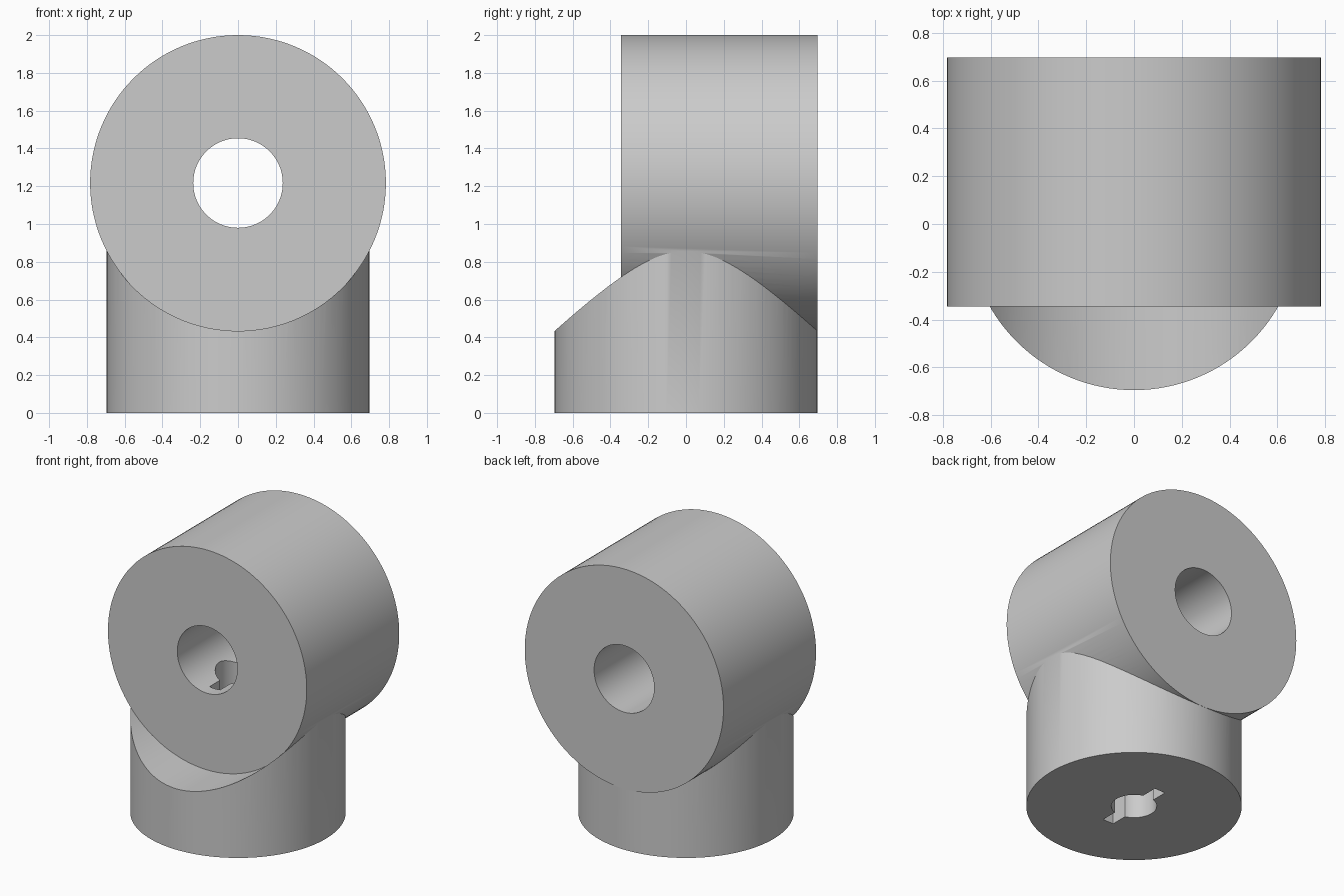
import bpy
import math

cube = bpy.data.objects.get("Cube")
if cube:
    bpy.data.objects.remove(cube, do_unlink=True)

# Main dimensions
BARREL_R, BARREL_Z = 0.783, 1.217
FRONT, BACK = -0.345, 0.696
BASE_R = 0.695
BORE_R = 0.237

grey = bpy.data.materials.new("plain grey")
grey.use_nodes = True
grey.diffuse_color = (0.6, 0.6, 0.6, 1)
grey.node_tree.nodes["Principled BSDF"].inputs["Base Color"].default_value = (0.6, 0.6, 0.6, 1)


def upright(name, radius, low, high):
    """Cylinder standing along z."""
    bpy.ops.mesh.primitive_cylinder_add(vertices=128, radius=radius, depth=high - low,
                                        location=(0, 0, (low + high) / 2))
    bpy.context.object.name = name
    return bpy.context.object


def lying(name, radius, front, back):
    """Cylinder lying along y at the barrel height."""
    bpy.ops.mesh.primitive_cylinder_add(vertices=128, radius=radius, depth=back - front,
                                        location=(0, (front + back) / 2, BARREL_Z),
                                        rotation=(math.pi / 2, 0, 0))
    bpy.context.object.name = name
    return bpy.context.object


def combine(target, tool, operation):
    """Apply a boolean and discard the tool."""
    tool.hide_render = True
    mod = target.modifiers.new(operation.lower(), "BOOLEAN")
    mod.operation, mod.solver, mod.object = operation, "EXACT", tool
    bpy.ops.object.select_all(action="DESELECT")
    bpy.context.view_layer.objects.active = target
    target.select_set(True)
    bpy.ops.object.modifier_apply(modifier=mod.name)
    bpy.data.objects.remove(tool, do_unlink=True)


# Round base with a curved saddle left open at the front
body = upright("cross_cylinder_joint", BASE_R, 0, 0.95)
combine(body, lying("saddle_cutter", BARREL_R, -1, FRONT), "DIFFERENCE")

# Horizontal barrel with a through bore
combine(body, lying("barrel", BARREL_R, FRONT, BACK), "UNION")
combine(body, lying("bore_cutter", BORE_R, -1, 1), "DIFFERENCE")

# Keyed hole from the underside up into the bore
combine(body, upright("key_hole_cutter", 0.147, -0.2, BARREL_Z), "DIFFERENCE")
bpy.ops.mesh.primitive_cube_add(size=1, location=(0, 0, 0.5))
slot = bpy.context.object
slot.name = "key_slot_cutter"
slot.scale = (0.085, 0.52, 1.4)
combine(body, slot, "DIFFERENCE")

# Finish
body.data.materials.clear()
body.data.materials.append(grey)
bpy.ops.object.shade_smooth_by_angle(angle=math.radians(30))
